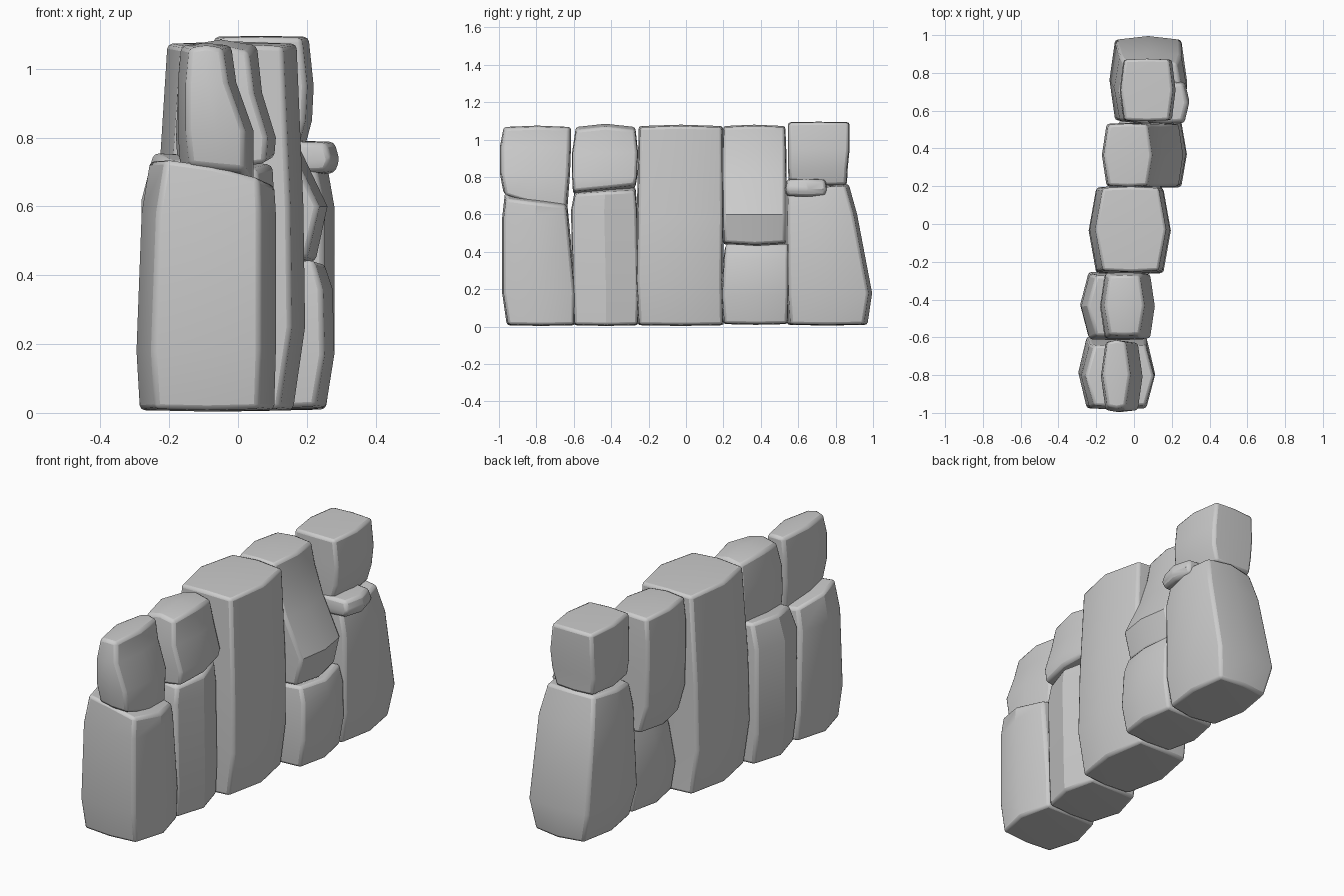
import bpy, bmesh


def stone(name, rings, bulge=(0.04, 0.01), top=(0, 0), base=(0, 0), dome=0.015, foot=0.008, bevel=0.014):
    """Loft rings (z, x0, x1, y0, y1) whose sides bow outwards; tilt and dome the two ends."""
    bm = bmesh.new()
    bx, by = bulge
    loops = []
    last = len(rings) - 1
    for i, (z, x0, x1, y0, y1) in enumerate(rings):
        cx, cy = (x0 + x1) / 2, (y0 + y1) / 2
        pts = [(x0, y0), (cx, y0 - by), (x1, y0), (x1 + bx, cy),
               (x1, y1), (cx, y1 + by), (x0, y1), (x0 - bx, cy)]
        sx, sy = base if i == 0 else top if i == last else (0, 0)
        bow = -foot if i == 0 else dome if i == last else 0
        ring = []
        for k, (x, y) in enumerate(pts):
            h = z + sx * (x - cx) + sy * (y - cy) + (bow / 2 if k % 2 else 0)
            ring.append(bm.verts.new((x, y, h)))
        loops.append((ring, bm.verts.new((cx, cy, z + bow)) if i in (0, last) else None))
    for (a, _), (b, _) in zip(loops, loops[1:]):
        for k in range(8):
            n = (k + 1) % 8
            bm.faces.new((a[k], a[n], b[n], b[k]))
    for ring, centre in (loops[0], loops[-1]):
        for k in range(0, 8, 2):
            bm.faces.new((ring[k - 1], ring[k], ring[k + 1], centre))
    bmesh.ops.recalc_face_normals(bm, faces=bm.faces)
    mesh = bpy.data.meshes.new(name)
    bm.to_mesh(mesh)
    bm.free()
    obj = bpy.data.objects.new(name, mesh)
    bpy.context.collection.objects.link(obj)
    mod = obj.modifiers.new("worn_edges", 'BEVEL')
    mod.width = bevel
    mod.segments = 2
    mod.limit_method = 'ANGLE'
    mod.angle_limit = 0.7
    bpy.context.view_layer.objects.active = obj
    obj.select_set(True)
    bpy.ops.object.shade_smooth_by_angle(angle=0.5)
    obj.select_set(False)
    return obj


# front column
stone("front_base_stone", [(0.012, -0.24, 0.06, -0.95, -0.60), (0.18, -0.25, 0.065, -0.975, -0.597),
      (0.58, -0.235, 0.065, -0.975, -0.635), (0.69, -0.21, 0.06, -0.96, -0.645)],
      (0.045, 0.008), top=(-0.2, -0.12))
stone("front_cap_stone", [(0.67, -0.14, 0.02, -0.965, -0.645), (0.82, -0.15, 0.02, -0.985, -0.63),
      (0.96, -0.15, -0.03, -0.985, -0.625), (1.06, -0.14, -0.045, -0.965, -0.625)],
      (0.025, 0.01), base=(-0.1, -0.27))

# second column
stone("second_base_stone", [(0.012, -0.22, 0.055, -0.595, -0.26), (0.18, -0.24, 0.06, -0.60, -0.255),
      (0.62, -0.235, 0.06, -0.61, -0.265), (0.73, -0.20, 0.055, -0.59, -0.275)],
      (0.045, 0.005), top=(-0.1, 0.06))
stone("second_cap_stone", [(0.73, -0.15, 0.08, -0.60, -0.275), (0.80, -0.155, 0.085, -0.605, -0.265),
      (0.93, -0.15, 0.045, -0.605, -0.26), (1.05, -0.13, 0.03, -0.585, -0.275)],
      (0.025, 0.004), base=(0.1, 0.1), dome=0.035)

# tall middle stone
stone("tall_middle_stone", [(0.012, -0.17, 0.12, -0.25, 0.195), (0.25, -0.20, 0.155, -0.26, 0.19),
      (0.60, -0.195, 0.15, -0.255, 0.195), (1.065, -0.165, 0.13, -0.245, 0.19)],
      (0.04, 0.008))

# fourth column
stone("fourth_base_stone", [(0.018, -0.06, 0.225, 0.205, 0.54), (0.17, -0.08, 0.25, 0.195, 0.545),
      (0.36, -0.05, 0.245, 0.205, 0.545), (0.445, -0.03, 0.22, 0.215, 0.545)],
      (0.03, 0.005), dome=-0.02)
stone("fourth_cap_stone", [(0.45, -0.10, 0.20, 0.205, 0.53), (0.60, -0.14, 0.235, 0.20, 0.53),
      (0.80, -0.145, 0.14, 0.20, 0.53), (0.95, -0.145, 0.09, 0.20, 0.53), (1.065, -0.135, 0.07, 0.205, 0.525)],
      (0.025, 0.006), foot=0.02)

# back column
stone("back_base_stone", [(0.014, -0.06, 0.225, 0.56, 0.95), (0.18, -0.10, 0.25, 0.55, 0.975),
      (0.60, -0.075, 0.25, 0.545, 0.895), (0.735, -0.05, 0.225, 0.55, 0.85)],
      (0.03, 0.02), top=(0, 0.12))
stone("small_wedge_stone", [(0.70, 0.08, 0.255, 0.545, 0.745), (0.735, 0.075, 0.27, 0.535, 0.75),
      (0.785, 0.085, 0.255, 0.545, 0.74)], (0.025, 0.006), dome=0.006)
stone("back_cap_stone", [(0.76, -0.045, 0.17, 0.555, 0.855), (0.85, -0.055, 0.195, 0.55, 0.86),
      (0.95, -0.055, 0.20, 0.55, 0.87), (1.09, -0.05, 0.185, 0.55, 0.87)],
      (0.02, 0.005), dome=0.006)
